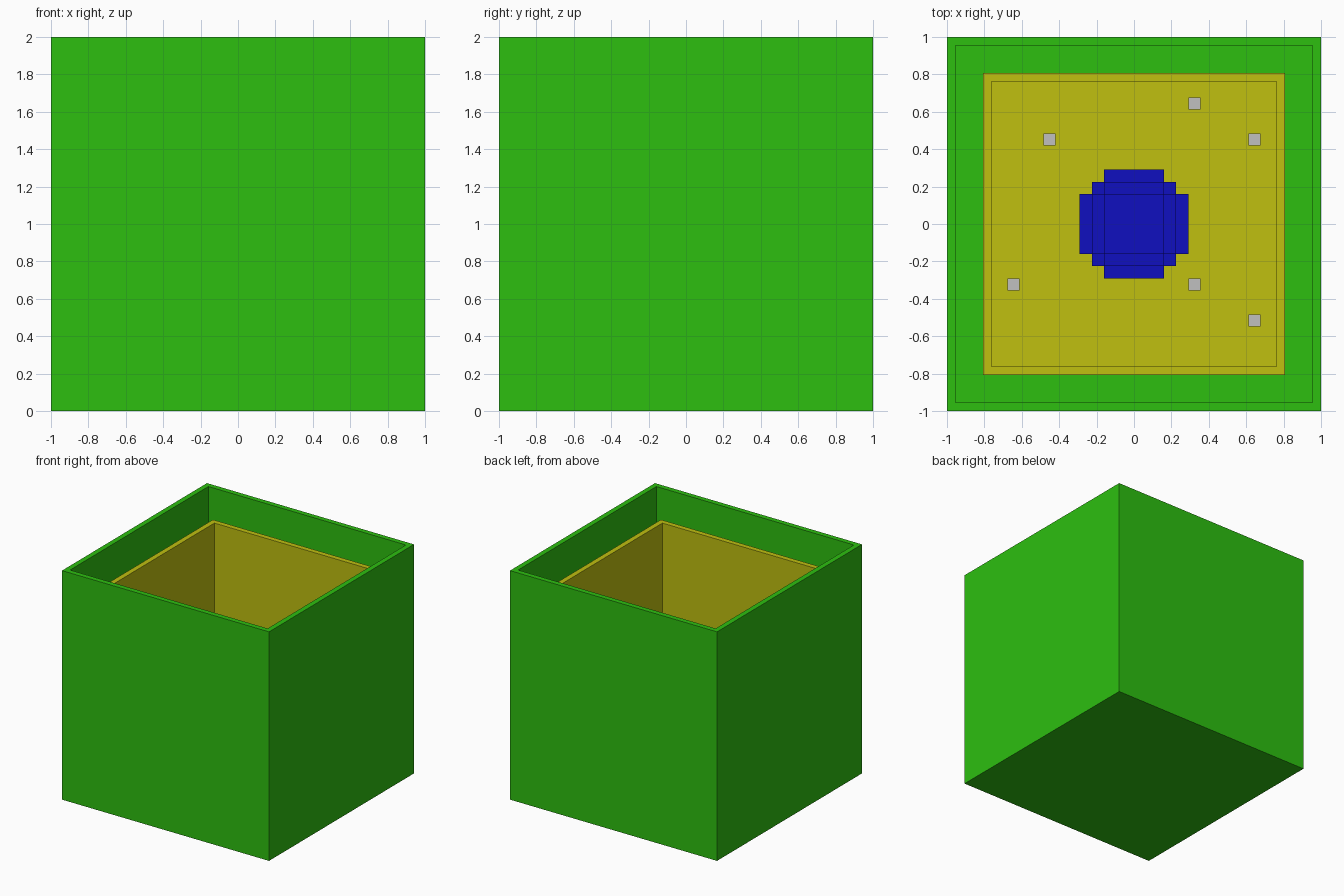
import bpy, bmesh, math
from mathutils import Matrix, Vector

if "Cube" in bpy.data.objects:
    bpy.data.objects.remove(bpy.data.objects["Cube"])

U = 2 / 31  # block size: the outer box is 31 blocks wide


def material(name, rgb):
    m = bpy.data.materials.new(name)
    m.diffuse_color = (*rgb, 1)
    m.use_nodes = True
    m.node_tree.nodes["Principled BSDF"].inputs["Base Color"].default_value = m.diffuse_color
    return m


green = material("green", (0.026, 0.520, 0.005))
yellow = material("yellow", (0.523, 0.523, 0.005))
blue = material("blue", (0.005, 0.005, 0.523))
grey = material("grey", (0.523, 0.523, 0.523))


def finish(bm, name, mat):
    bmesh.ops.recalc_face_normals(bm, faces=bm.faces)
    # block units centred on the middle block -> final frame
    bm.transform(Matrix.Translation((0, 0, 1)) @ Matrix.Scale(U, 4))
    me = bpy.data.meshes.new(name)
    bm.to_mesh(me)
    bm.free()
    me.materials.append(mat)
    ob = bpy.data.objects.new(name, me)
    bpy.context.collection.objects.link(ob)
    return ob


def open_box(name, half, mat):
    """Cube without a lid, walls and floor one block thick."""
    bm = bmesh.new()
    bmesh.ops.create_cube(bm, size=2 * half)
    bm.normal_update()
    top = max(bm.faces, key=lambda f: f.calc_center_median().z)
    bmesh.ops.inset_region(bm, faces=[top], thickness=1)
    # push the inset face down to form the cavity
    res = bmesh.ops.extrude_face_region(bm, geom=[top])
    verts = [g for g in res["geom"] if isinstance(g, bmesh.types.BMVert)]
    bmesh.ops.translate(bm, verts=verts, vec=(0, 0, 1 - 2 * half))
    if top.is_valid:
        bmesh.ops.delete(bm, geom=[top], context='FACES')
    return finish(bm, name, mat)


def block_ball(name, r2, mat):
    """Ball made of unit blocks, keeping only the outer skin."""
    n = range(-5, 6)
    cells = {(x, y, z) for x in n for y in n for z in n
             if x * x + y * y + z * z < r2}
    bm = bmesh.new()
    for c in cells:
        for axis in range(3):
            for sign in (-1, 1):
                d = Vector((0, 0, 0))
                d[axis] = sign
                if tuple(int(a + b) for a, b in zip(c, d)) in cells:
                    continue
                u, v = Vector((0, 0, 0)), Vector((0, 0, 0))
                u[(axis + 1) % 3] = v[(axis + 2) % 3] = 0.5
                o = Vector(c) + d / 2
                bm.faces.new([bm.verts.new(o + a * u + b * v) for a, b in
                              ((-1, -1), (1, -1), (1, 1), (-1, 1))])
    bmesh.ops.remove_doubles(bm, verts=bm.verts, dist=0.01)
    bmesh.ops.dissolve_limit(bm, angle_limit=math.radians(1),
                             verts=bm.verts, edges=bm.edges)
    return finish(bm, name, mat)


# Nested open boxes
open_box("outer_box", 15.5, green)
open_box("inner_box", 12.5, yellow)

# Stepped ball in the centre
block_ball("centre_ball", 24.5, blue)

# Small blocks scattered around the ball
for i, pos in enumerate([(-7, 7, -5), (5, 10, 5), (10, 7, -2),
                         (-10, -5, 7), (5, -5, -8), (10, -8, 0)]):
    bm = bmesh.new()
    bmesh.ops.create_cube(bm, size=1, matrix=Matrix.Translation(pos))
    finish(bm, f"small_block_{i + 1}", grey)
